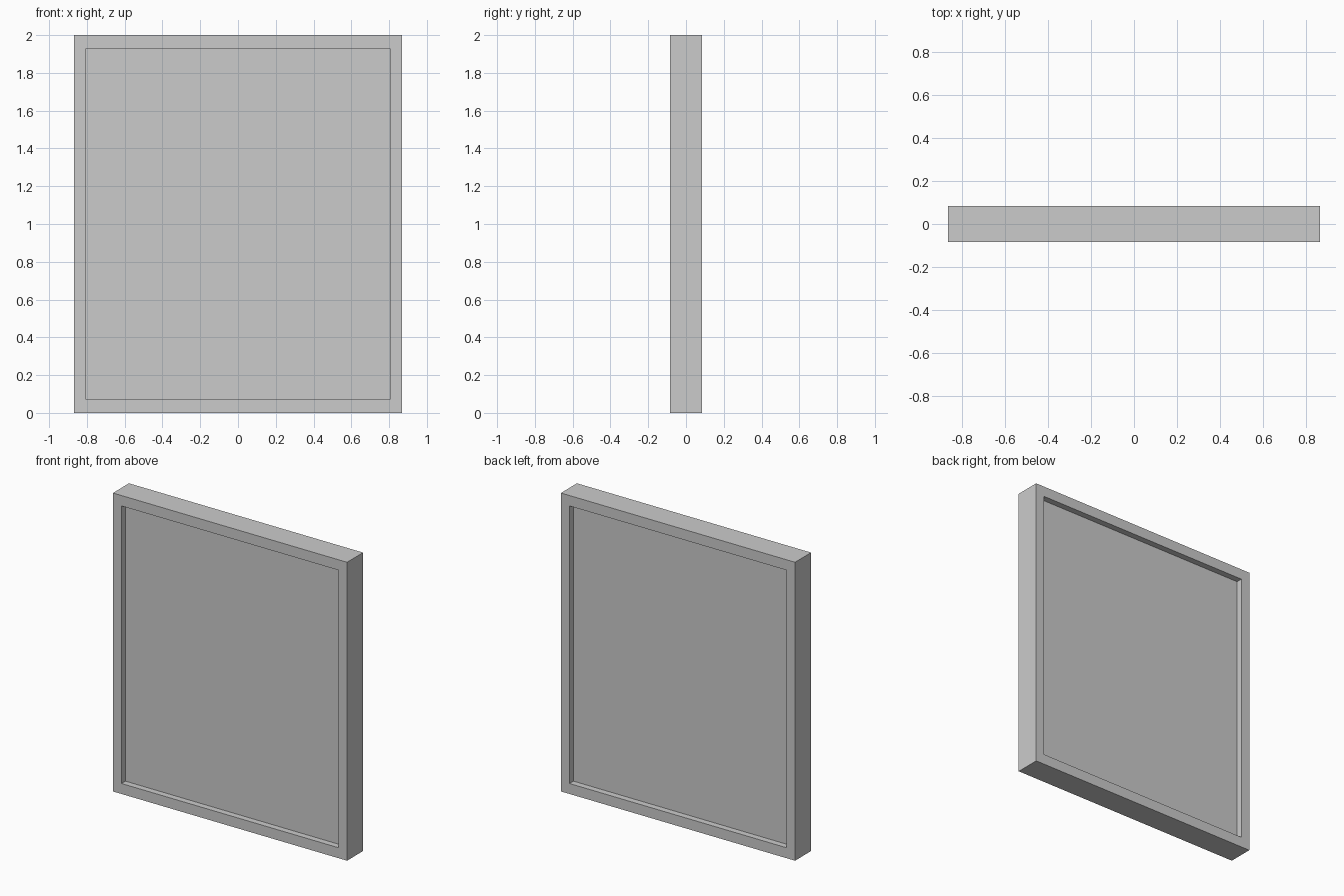
import bpy, bmesh

if "Cube" in bpy.data.objects:
    bpy.data.objects.remove(bpy.data.objects["Cube"])

W, H, T = 0.868, 2.0, 0.085      # half width, height, half thickness
BX, BZ = 0.064, 0.07             # border widths
PT = 0.043                       # half thickness of the panel


def make_object(name, bm):
    bmesh.ops.recalc_face_normals(bm, faces=bm.faces)
    mesh = bpy.data.meshes.new(name)
    bm.to_mesh(mesh)
    bm.free()
    obj = bpy.data.objects.new(name, mesh)
    bpy.context.collection.objects.link(obj)
    return obj


def loop(bm, half_w, z0, z1, y):
    pts = [(-half_w, z0), (half_w, z0), (half_w, z1), (-half_w, z1)]
    return [bm.verts.new((x, y, z)) for x, z in pts]


# Outer frame: closed rectangular section swept round four mitred corners
bm = bmesh.new()
rings = [
    loop(bm, W, 0, H, -T),
    loop(bm, W, 0, H, T),
    loop(bm, W - BX, BZ, H - BZ, T),
    loop(bm, W - BX, BZ, H - BZ, -T),
]
for i in range(4):
    a, b = rings[i], rings[(i + 1) % 4]
    for j in range(4):
        k = (j + 1) % 4
        bm.faces.new((a[j], a[k], b[k], b[j]))
make_object("frame", bm)

# Recessed panel filling the opening
bm = bmesh.new()
bmesh.ops.create_cube(bm, size=1)
bmesh.ops.scale(bm, vec=(2 * (W - BX), 2 * PT, H - 2 * BZ), verts=bm.verts)
bmesh.ops.translate(bm, vec=(0, 0, H / 2), verts=bm.verts)
make_object("panel", bm)
